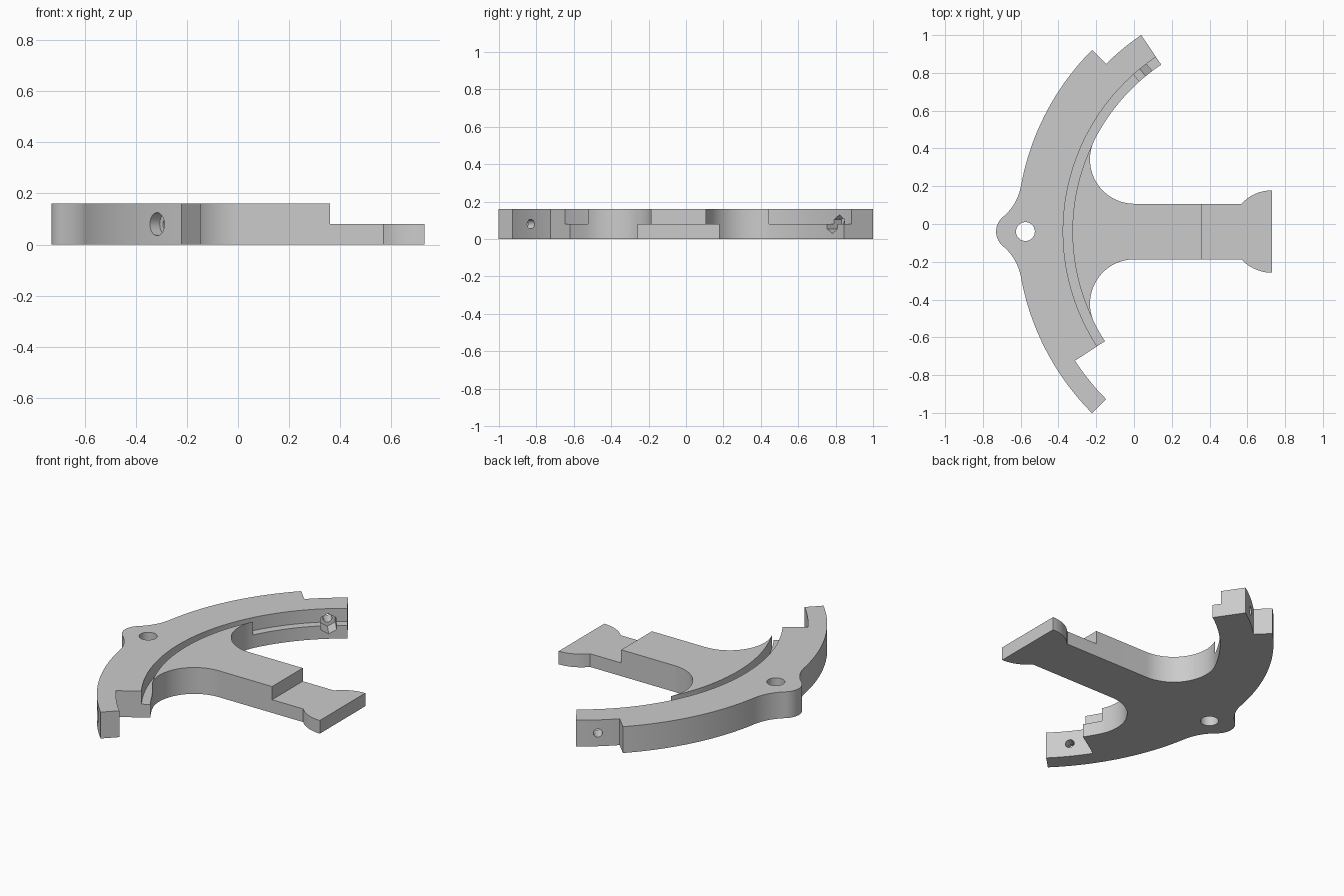
import bpy
import bmesh
from math import sin, cos, asin, acos, atan2, degrees, radians, sqrt
from mathutils import Matrix, Vector

if "Cube" in bpy.data.objects:
    bpy.data.objects.remove(bpy.data.objects["Cube"], do_unlink=True)

HEIGHT, HALF = 0.16, 0.08
MID_Y = -0.04                      # symmetry line of the bracket
RING_X = 0.74                      # centre of the curved band
R_OUT, R_STEP, R_GROOVE, R_IN = 1.36, 1.255, 1.115, 1.066
ARM = 0.147                        # half width of the arm

grey = bpy.data.materials.new("plain_grey")
grey.use_nodes = True
grey.diffuse_color = (0.6, 0.6, 0.6, 1)
grey.node_tree.nodes["Principled BSDF"].inputs["Base Color"].default_value = (0.6, 0.6, 0.6, 1)


def arc(cx, cy, r, a0, a1, n=16):
    """Arc points; angles in degrees from -x towards +y."""
    angles = [radians(a0 + (a1 - a0) * i / n) for i in range(n + 1)]
    return [(cx - r * cos(a), cy + r * sin(a)) for a in angles]


def ring(r, a0, a1, n=16):
    return arc(RING_X, 0, r, a0, a1, n)


def mirrored(points):
    return [(x, -y) for x, y in points]


def finish(bm, name):
    bmesh.ops.recalc_face_normals(bm, faces=bm.faces)
    mesh = bpy.data.meshes.new(name)
    bm.to_mesh(mesh)
    bm.free()
    mesh.materials.append(grey)
    obj = bpy.data.objects.new(name, mesh)
    bpy.context.collection.objects.link(obj)
    return obj


def prism(name, points, z0, z1):
    clean = [p for i, p in enumerate(points)
             if (Vector(p) - Vector(points[i - 1])).length > 1e-5]
    bm = bmesh.new()
    face = bm.faces.new([bm.verts.new((x, y + MID_Y, z0)) for x, y in clean])
    top = bmesh.ops.extrude_face_region(bm, geom=[face])["geom"]
    bmesh.ops.translate(bm, vec=(0, 0, z1 - z0),
                        verts=[v for v in top if isinstance(v, bmesh.types.BMVert)])
    return finish(bm, name)


def radial_bore(name, angle, r0, r1, radius, sides=32):
    """Cylinder pointing outwards from the band centre at mid height."""
    a = radians(angle)
    d = Vector((-cos(a), sin(a), 0))
    place = Vector((RING_X, MID_Y, HALF)) + d * (r0 + r1) / 2
    matrix = Matrix.Translation(place) @ d.to_track_quat('Z', 'Y').to_matrix().to_4x4()
    bm = bmesh.new()
    bmesh.ops.create_cone(bm, cap_ends=True, segments=sides, radius1=radius,
                          radius2=radius, depth=r1 - r0, matrix=matrix)
    return finish(bm, name)


# Arm side: flared tip, straight edge, fillet into the band
flare_r, fillet_r = 0.218, 0.235
fillet_y = ARM + fillet_r
fillet_x = RING_X - sqrt((R_IN - fillet_r) ** 2 - fillet_y ** 2)
join = degrees(atan2(fillet_y, RING_X - fillet_x))
arm_side = (arc(0.73, 0, flare_r, 90, degrees(asin(ARM / flare_r)))
            + arc(fillet_x, fillet_y, fillet_r, -90, join, 32))

# Pivot lug: rounded nose blended into the outer edge
nose_x, nose_r, blend_r = -0.63, 0.1, 0.28
reach, nose_d = R_OUT + blend_r, RING_X - nose_x
turn = degrees(acos((reach ** 2 + nose_d ** 2 - (nose_r + blend_r) ** 2) / (2 * reach * nose_d)))
bx, by = RING_X - reach * cos(radians(turn)), reach * sin(radians(turn))
lean = degrees(atan2(by, nose_x - bx))
outer_side = (ring(R_OUT, 45, turn, 32)
              + arc(bx, by, blend_r, 180 + turn, 180 + lean)
              + arc(nose_x, 0, nose_r, lean, 0))

# The two lapped ends differ: one keeps the inner half, one the outer half
inner_tail = ring(R_IN, join, 56, 28) + ring(R_STEP, 56, 45)
outer_tail = ring(R_IN, join, 33, 6) + ring(R_STEP, 33, 45)

outline = (arm_side + inner_tail + outer_side
           + mirrored(outer_side)[::-1]
           + mirrored(outer_tail)[::-1] + mirrored(arm_side)[::-1])
bracket = prism("curved_bracket", outline, 0, HEIGHT)

# Groove along the band, opening into a ledge beyond the fillets
groove_half = ring(R_GROOVE, 0, 60, 60) + ring(1.03, 60, 27, 30) + ring(R_IN, 27, 0, 30)
groove = groove_half + mirrored(groove_half)[::-1]

cutters = [
    prism("groove_cutter", groove, HALF, 0.2),
    prism("arm_step_cutter", [(0.36, -0.4), (0.9, -0.4), (0.9, 0.4), (0.36, 0.4)], HALF, 0.2),
    prism("pivot_hole_cutter", arc(-0.575, 0, 0.05, 0, 360, 40)[:-1], -0.1, 0.3),
    radial_bore("nut_pocket_cutter", 50.5, 1.0, 1.165, 0.05, 6),
    radial_bore("bolt_hole_cutter", 50.5, 1.13, 1.3, 0.025),
    radial_bore("screw_hole_cutter", -39, 1.2, 1.4, 0.025),
    radial_bore("counterbore_cutter", -39, 1.31, 1.42, 0.045),
]

bpy.ops.object.select_all(action='DESELECT')
bpy.context.view_layer.objects.active = bracket
bracket.select_set(True)
for cutter in cutters:
    cutter.hide_render = True
    mod = bracket.modifiers.new(cutter.name, 'BOOLEAN')
    mod.operation = 'DIFFERENCE'
    mod.solver = 'EXACT'
    mod.object = cutter
    bpy.ops.object.modifier_apply(modifier=mod.name)
    bpy.data.objects.remove(cutter, do_unlink=True)

bpy.ops.object.shade_smooth_by_angle(angle=radians(25))
